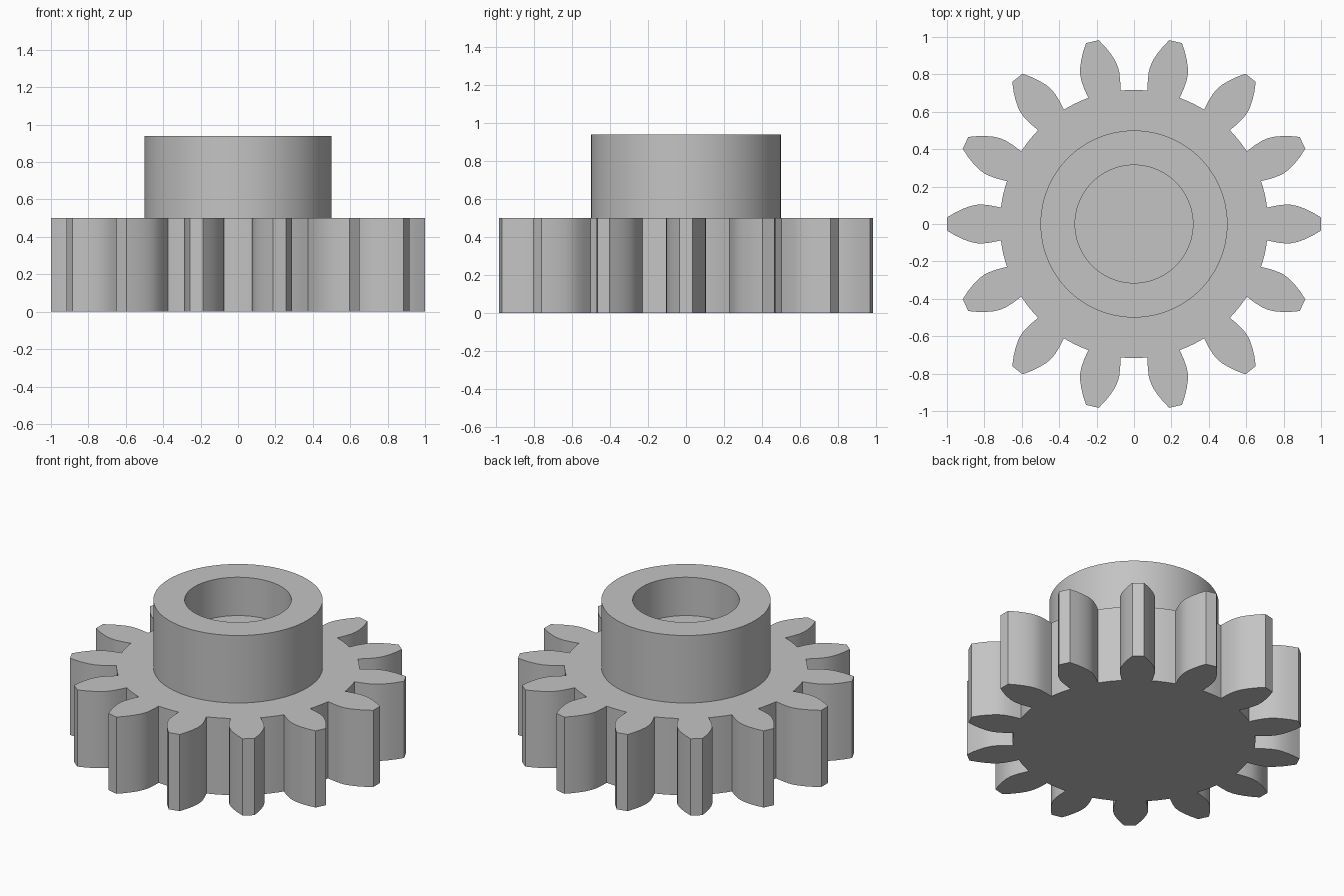
import bpy
import bmesh
from math import sin, cos, pi, radians

cube = bpy.data.objects.get("Cube")
if cube:
    bpy.data.objects.remove(cube, do_unlink=True)

TEETH = 14
ROOT_RADIUS = 0.717
GEAR_HEIGHT = 0.5
HUB_TOP = 0.94
BORE_FLOOR = 0.69
HUB_RADIUS, BORE_RADIUS = 0.5, 0.315
HUB_SIDES = 96

# One flank of a tooth: distance from the axis, half width
FLANK = [(0.7115, 0.088), (0.765, 0.099), (0.81, 0.104), (0.84, 0.103),
         (0.875, 0.096), (0.915, 0.081), (0.955, 0.062), (1.0, 0.035)]

grey = bpy.data.materials.new("plain grey")
grey.use_nodes = True
COLOUR = (0.55, 0.55, 0.55, 1)
grey.diffuse_color = COLOUR
grey.node_tree.nodes["Principled BSDF"].inputs["Base Color"].default_value = COLOUR


def finish(bm, name):
    """Turn a bmesh into a shaded object."""
    bmesh.ops.recalc_face_normals(bm, faces=bm.faces)
    mesh = bpy.data.meshes.new(name)
    bm.to_mesh(mesh)
    bm.free()
    mesh.materials.append(grey)
    obj = bpy.data.objects.new(name, mesh)
    bpy.context.collection.objects.link(obj)
    bpy.ops.object.select_all(action='DESELECT')
    obj.select_set(True)
    bpy.context.view_layer.objects.active = obj
    bpy.ops.object.shade_smooth_by_angle(angle=radians(30))
    return obj


# Toothed wheel: mirrored flanks, joined by root arcs, extruded upwards
tooth = [(r, -w) for r, w in FLANK] + [(r, w) for r, w in reversed(FLANK)]
pitch = 2 * pi / TEETH
root_half = radians(7.1)
outline = []
for i in range(TEETH):
    a = i * pitch
    outline += [(x * cos(a) - y * sin(a), x * sin(a) + y * cos(a)) for x, y in tooth]
    for k in (1, 2, 3):
        b = a + root_half + (pitch - 2 * root_half) * k / 4
        outline.append((ROOT_RADIUS * cos(b), ROOT_RADIUS * sin(b)))

bm = bmesh.new()
base = bm.faces.new([bm.verts.new((x, y, 0)) for x, y in outline])
top = bmesh.ops.extrude_face_region(bm, geom=[base], use_keep_orig=True)["geom"]
bmesh.ops.translate(bm, vec=(0, 0, GEAR_HEIGHT),
                    verts=[v for v in top if isinstance(v, bmesh.types.BMVert)])
finish(bm, "toothed_wheel")

# Hub with a blind bore: rings bridged along a turned profile
profile = [(HUB_RADIUS, GEAR_HEIGHT), (HUB_RADIUS, HUB_TOP),
           (BORE_RADIUS, HUB_TOP), (BORE_RADIUS, BORE_FLOOR)]
bm = bmesh.new()
rings = [[bm.verts.new((r * cos(2 * pi * i / HUB_SIDES), r * sin(2 * pi * i / HUB_SIDES), z))
          for i in range(HUB_SIDES)] for r, z in profile]
for low, high in zip(rings, rings[1:]):
    for i in range(HUB_SIDES):
        j = (i + 1) % HUB_SIDES
        bm.faces.new((low[i], low[j], high[j], high[i]))
bm.faces.new(rings[-1])
bm.faces.new(rings[0][::-1])
finish(bm, "hub")
